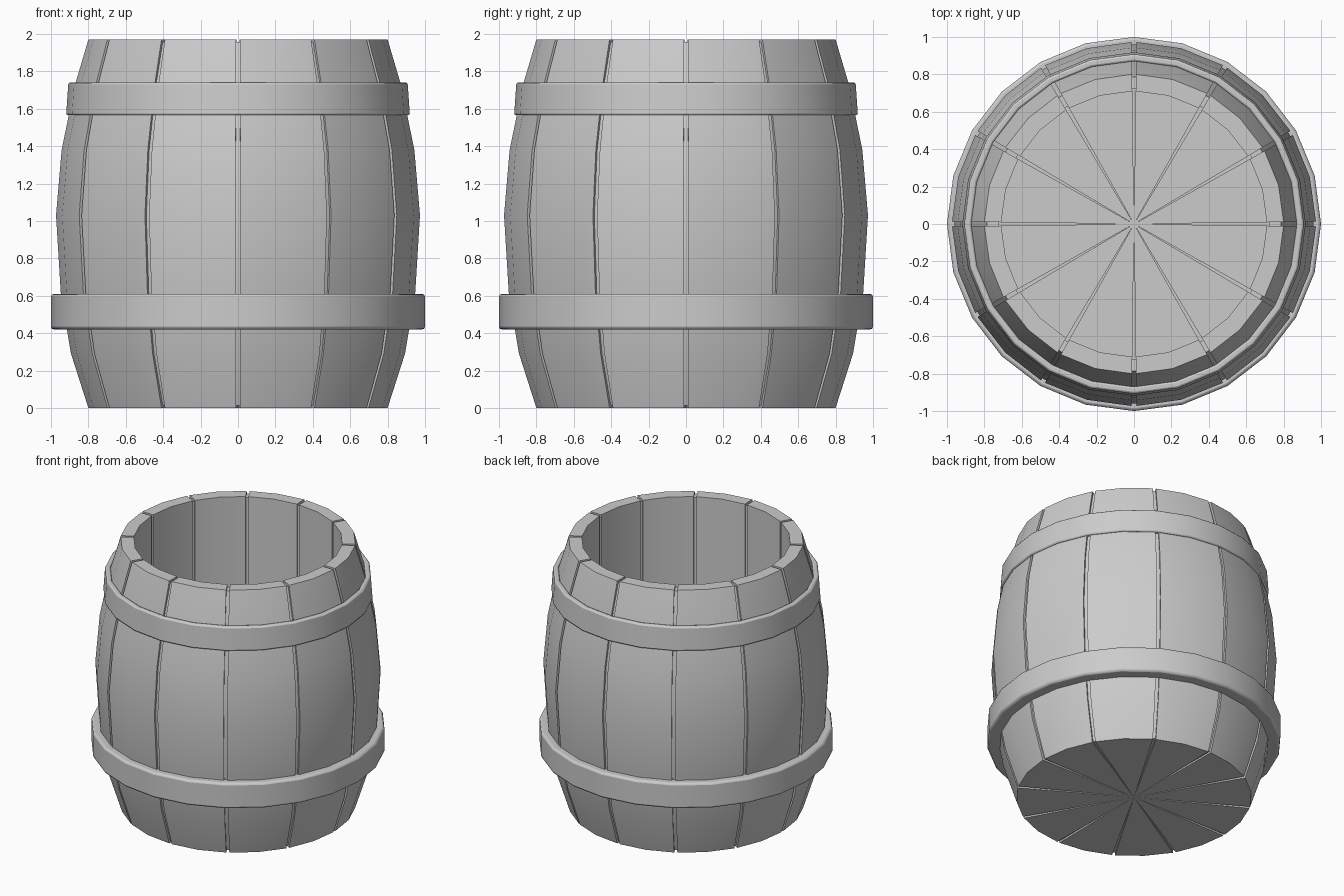
import bpy, bmesh, math

if "Cube" in bpy.data.objects:
    bpy.data.objects.remove(bpy.data.objects["Cube"])

STAVES = 12
GAP = math.radians(0.75)    # half the angular gap between staves
STEP = 2 * math.pi / STAVES


def sweep(name, profile, angles, full=False, bevel=0):
    """Sweep a closed (r, z) loop round z; partial sweeps get end caps."""
    bm = bmesh.new()
    rings = [[bm.verts.new((r * math.cos(a), r * math.sin(a), z)) for r, z in profile]
             for a in angles]
    n = len(profile)
    pairs = list(zip(rings, rings[1:])) + ([(rings[-1], rings[0])] if full else [])
    for a, b in pairs:
        for i in range(n):
            j = (i + 1) % n
            bm.faces.new((a[i], a[j], b[j], b[i]))
    if not full:
        bm.faces.new(rings[0])
        bm.faces.new(rings[-1][::-1])
    bmesh.ops.remove_doubles(bm, verts=bm.verts, dist=1e-5)
    bmesh.ops.recalc_face_normals(bm, faces=bm.faces)
    mesh = bpy.data.meshes.new(name)
    bm.to_mesh(mesh)
    bm.free()
    obj = bpy.data.objects.new(name, mesh)
    bpy.context.collection.objects.link(obj)
    if bevel:
        mod = obj.modifiers.new("bevel", 'BEVEL')
        mod.width, mod.segments = bevel, 2
        mod.limit_method, mod.angle_limit = 'ANGLE', math.radians(40)
    bpy.ops.object.select_all(action='DESELECT')
    obj.select_set(True)
    bpy.context.view_layer.objects.active = obj
    bpy.ops.object.shade_smooth_by_angle(angle=math.radians(30))
    return obj


OUTER = [(0.80, 0), (0.893, 0.29), (0.948, 0.62), (0.973, 1.03),
         (0.943, 1.38), (0.90, 1.59), (0.868, 1.74), (0.80, 1.97)]
INNER_R, FLOOR = 0.71, 0.09


def shell(inset):
    """Barrel section: bulged outside, straight bore, flat floor, shrunk by inset."""
    out = [(r - inset, z) for r, z in OUTER]
    top = OUTER[-1][1] - inset
    out[0] = (out[0][0], inset)
    out[-1] = (out[-1][0], top)
    return ([(0, inset)] + out
            + [(INNER_R + inset, top), (INNER_R + inset, FLOOR - inset), (0, FLOOR - inset)])


ring24 = [i * STEP / 2 for i in range(STAVES * 2)]

# Staves, each running under the barrel to the centre
for k in range(STAVES):
    a = k * STEP
    sweep(f"stave_{k + 1}", shell(0), [a + GAP, a + STEP / 2, a + STEP - GAP])

# Recessed core that closes the grooves between the staves
sweep("groove_backing", shell(0.013), ring24, full=True)

# Hoops
sweep("lower_hoop", [(0.90, 0.42), (1.0, 0.42), (1.0, 0.61), (0.90, 0.61)],
      ring24, full=True, bevel=0.015)
sweep("upper_hoop", [(0.87, 1.565), (0.919, 1.565), (0.907, 1.74), (0.87, 1.74)],
      ring24, full=True, bevel=0.01)
